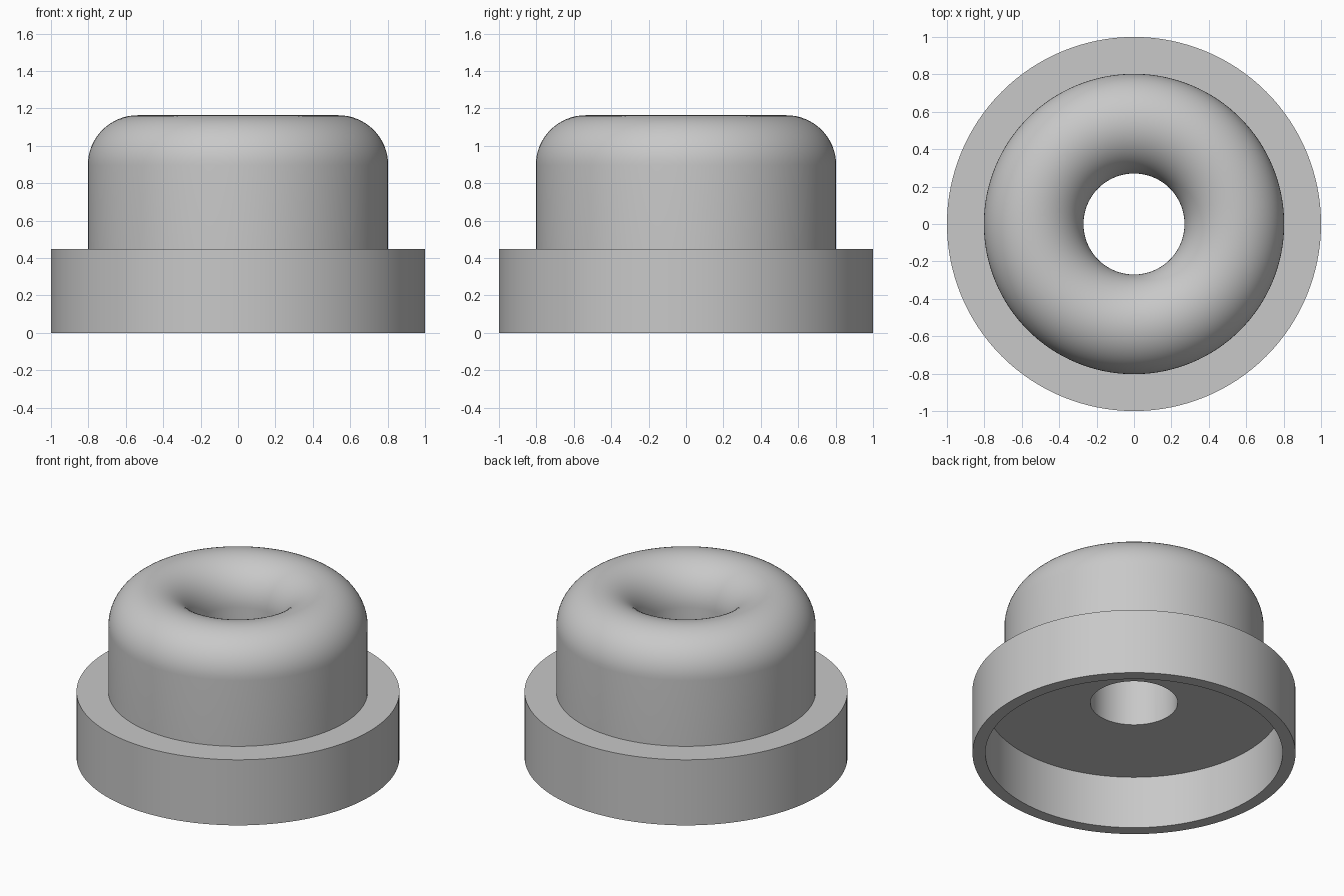
import bpy, bmesh, math

cube = bpy.data.objects.get("Cube")
if cube:
    bpy.data.objects.remove(cube, do_unlink=True)

SEGMENTS = 128
HOLE_R, NECK_R, FLANGE_R, CAVITY_R = 0.27, 0.803, 1.0, 0.92
CAVITY_Z, LEDGE_Z, TOP_Z = 0.36, 0.448, 1.163

# Plain grey material
grey = bpy.data.materials.new("plain_grey")
grey.use_nodes = True
colour = (0.58, 0.58, 0.58, 1)
grey.diffuse_color = colour
grey.node_tree.nodes["Principled BSDF"].inputs["Base Color"].default_value = colour


def lathe(name, profile, material):
    """Revolve a closed (radius, height) profile around the z axis."""
    bm = bmesh.new()
    verts = [bm.verts.new((r, 0, z)) for r, z in profile]
    edges = [bm.edges.new((v, verts[(i + 1) % len(verts)])) for i, v in enumerate(verts)]
    bmesh.ops.spin(bm, geom=verts + edges, cent=(0, 0, 0), axis=(0, 0, 1),
                   angle=math.tau, steps=SEGMENTS, use_merge=True)
    bmesh.ops.remove_doubles(bm, verts=bm.verts, dist=0.0001)
    bmesh.ops.recalc_face_normals(bm, faces=bm.faces)
    mesh = bpy.data.meshes.new(name)
    bm.to_mesh(mesh)
    bm.free()
    mesh.materials.append(material)
    obj = bpy.data.objects.new(name, mesh)
    bpy.context.collection.objects.link(obj)
    bpy.ops.object.select_all(action="DESELECT")
    obj.select_set(True)
    bpy.context.view_layer.objects.active = obj
    bpy.ops.object.shade_smooth_by_angle(angle=math.radians(30))
    return obj


# Half-round lip rolling from the neck's outer wall into the hole
lip_r = (NECK_R - HOLE_R) / 2
lip_mid = (NECK_R + HOLE_R) / 2
steps = 32
lip = [(lip_mid + lip_r * math.cos(math.pi * i / steps),
        TOP_Z - lip_r + lip_r * math.sin(math.pi * i / steps)) for i in range(steps + 1)]

# Flange with hollow underside, neck, rounded lip and through hole
profile = [
    (HOLE_R, CAVITY_Z), (CAVITY_R, CAVITY_Z), (CAVITY_R, 0), (FLANGE_R, 0),
    (FLANGE_R, LEDGE_Z), (NECK_R, LEDGE_Z),
] + lip
lathe("flanged_bushing", profile, grey)
